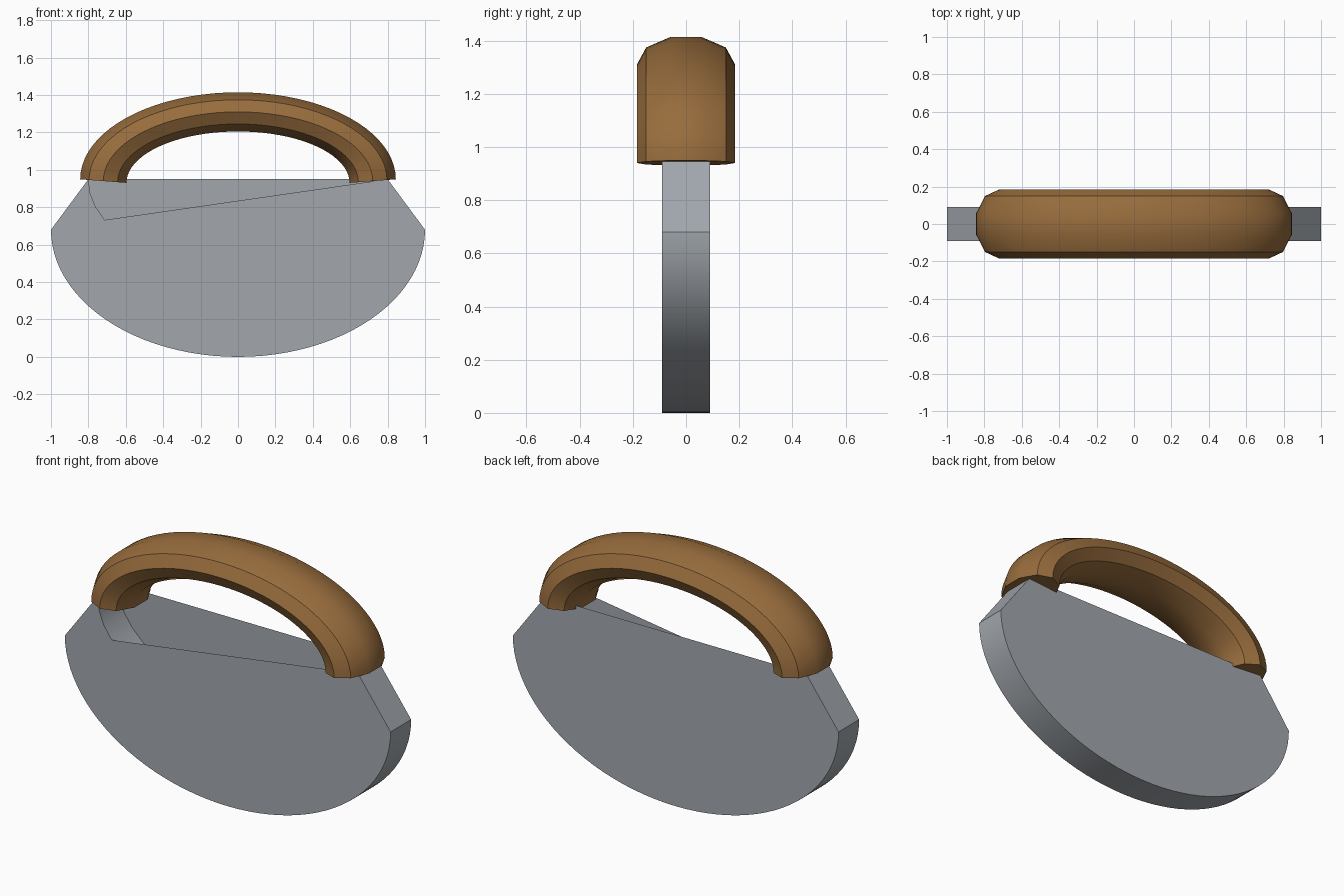
import bpy, bmesh
from math import sin, cos, pi, radians

cube = bpy.data.objects.get("Cube")
if cube:
    bpy.data.objects.remove(cube, do_unlink=True)


def material(name, rgb):
    mat = bpy.data.materials.new(name)
    mat.use_nodes = True
    colour = (*rgb, 1)
    mat.diffuse_color = colour
    mat.node_tree.nodes["Principled BSDF"].inputs["Base Color"].default_value = colour
    return mat


def finish(name, bm, mat):
    mesh = bpy.data.meshes.new(name)
    bm.to_mesh(mesh)
    bm.free()
    mesh.materials.append(mat)
    obj = bpy.data.objects.new(name, mesh)
    bpy.context.collection.objects.link(obj)
    bpy.ops.object.select_all(action='DESELECT')
    obj.select_set(True)
    bpy.context.view_layer.objects.active = obj
    bpy.ops.object.shade_smooth_by_angle(angle=radians(30))
    return obj


def lower_arc(a, b, z, steps):
    """Lower half of an ellipse, from -x to +x."""
    return [(-a * cos(pi * i / steps), z - b * sin(pi * i / steps))
            for i in range(steps + 1)]


steel = material("steel grey", (0.36, 0.39, 0.42))
wood = material("brown wood", (0.31, 0.15, 0.046))

TOP = 0.95      # top edge of the blade
HALF = 0.09     # half the blade thickness

# Blade: rounded cutting edge below, sloped shoulders, open top
bm = bmesh.new()


def row(points, y):
    return [bm.verts.new((x, y, z)) for x, z in points]


inner = lower_arc(0.8, 0.48, TOP, 20)
outer = lower_arc(1.0, 0.68, 0.68, 48)
inner_front, inner_back = row(inner, -HALF), row(inner, HALF)
outer_front, outer_back = row(outer, -HALF), row(outer, HALF)

# Rim, with the shoulders joining it to the top corners
rim_front = [inner_front[0]] + outer_front + [inner_front[-1]]
rim_back = [inner_back[0]] + outer_back + [inner_back[-1]]
for i in range(len(rim_front) - 1):
    bm.faces.new((rim_front[i], rim_back[i], rim_back[i + 1], rim_front[i + 1]))

# Curved inner wall
for i in range(len(inner) - 1):
    bm.faces.new((inner_front[i], inner_front[i + 1], inner_back[i + 1], inner_back[i]))

# Full back face, and front face with the long notch along its top
bm.faces.new(rim_back[::-1])
bm.faces.new(rim_front + inner_front[3:0:-1])
finish("blade", bm, steel)

# Handle: flattened ten-sided section swept along a half ellipse
bm = bmesh.new()
SIDES, STEPS = 10, 40
rings = []
for i in range(STEPS + 1):
    t = pi * i / STEPS
    ring = []
    for k in range(SIDES):
        p = 2 * pi * k / SIDES
        a = 0.72 + 0.13 * sin(p)
        b = 0.36 + 0.11 * sin(p)
        drop = 0.01 * (1 - sin(p)) * (1 - sin(t))
        ring.append(bm.verts.new((-a * cos(t), 0.185 * cos(p), TOP + b * sin(t) - drop)))
    rings.append(ring)
for r, s in zip(rings, rings[1:]):
    for k in range(SIDES):
        n = (k + 1) % SIDES
        bm.faces.new((r[k], r[n], s[n], s[k]))
bm.faces.new(rings[0])
bm.faces.new(rings[-1])
bmesh.ops.recalc_face_normals(bm, faces=bm.faces)
finish("handle", bm, wood)
